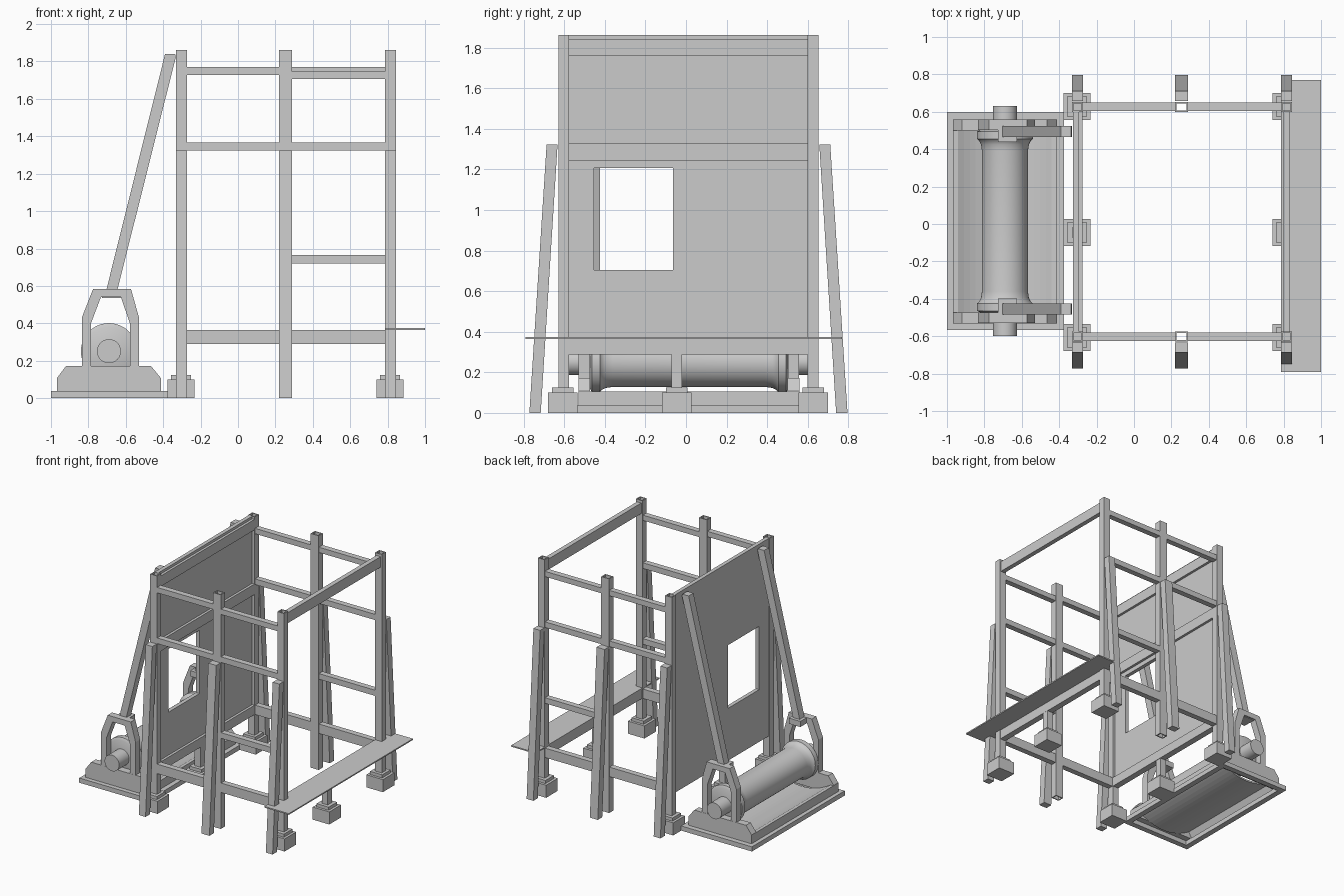
import bpy, bmesh
from math import pi, cos, sin

if "Cube" in bpy.data.objects:
    bpy.data.objects.remove(bpy.data.objects["Cube"])

CY = 0.012           # middle of the frame in y


def mesh_object(name, bm):
    bmesh.ops.recalc_face_normals(bm, faces=bm.faces)
    me = bpy.data.meshes.new(name)
    bm.to_mesh(me)
    bm.free()
    ob = bpy.data.objects.new(name, me)
    bpy.context.collection.objects.link(ob)
    return ob


def loft(name, a, b):
    """Solid between two matching outlines."""
    bm = bmesh.new()
    va = [bm.verts.new(p) for p in a]
    vb = [bm.verts.new(p) for p in b]
    bm.faces.new(va)
    bm.faces.new(vb)
    n = len(a)
    for i in range(n):
        j = (i + 1) % n
        bm.faces.new((va[i], va[j], vb[j], vb[i]))
    return mesh_object(name, bm)


def box(name, x0, x1, y0, y1, z0, z1):
    def q(z):
        return [(x0, y0, z), (x1, y0, z), (x1, y1, z), (x0, y1, z)]
    return loft(name, q(z0), q(z1))


def prism(name, pts, y0, y1):
    """Outline in x-z extruded along y."""
    return loft(name, [(x, y0, z) for x, z in pts], [(x, y1, z) for x, z in pts])


def tube(name, x0, x1, y0, y1, z0, z1, wall=0.008):
    """Open-ended square tube."""
    bm = bmesh.new()
    rings = []
    for z in (z0, z1):
        for w in (0, wall):
            rings.append([bm.verts.new(p) for p in (
                (x0 + w, y0 + w, z), (x1 - w, y0 + w, z), (x1 - w, y1 - w, z), (x0 + w, y1 - w, z))])
    for a, b in ((0, 1), (1, 3), (3, 2), (2, 0)):
        for i in range(4):
            j = (i + 1) % 4
            bm.faces.new((rings[a][i], rings[a][j], rings[b][j], rings[b][i]))
    return mesh_object(name, bm)


def lathe_y(name, profile, cx, cz, seg=48):
    """Turned solid around a y axis; profile is (y, radius)."""
    bm = bmesh.new()
    rings = [[bm.verts.new((cx + r * cos(2 * pi * i / seg), y, cz + r * sin(2 * pi * i / seg)))
              for i in range(seg)] for y, r in profile]
    for a, b in zip(rings, rings[1:]):
        for i in range(seg):
            j = (i + 1) % seg
            bm.faces.new((a[i], a[j], b[j], b[i]))
    bm.faces.new(rings[0])
    bm.faces.new(rings[-1])
    ob = mesh_object(name, bm)
    bpy.ops.object.select_all(action='DESELECT')
    ob.select_set(True)
    bpy.context.view_layer.objects.active = ob
    bpy.ops.object.shade_smooth_by_angle(angle=0.6)
    return ob


def ys(s, a, b):
    """Mirrored y range on side s, measured from the frame middle."""
    return sorted((CY + s * a, CY + s * b))


post_x = {"rear": (-0.332, -0.273), "middle": (0.219, 0.289), "front": (0.786, 0.845)}

for s, side in ((-1, "near"), (1, "far")):
    # posts and leaning side braces
    for key, (x0, x1) in post_x.items():
        tube(f"{side}_{key}_post", x0, x1, *ys(s, 0.588, 0.641), 0 if key == "middle" else 0.12, 1.862)

        def section(a, b, z):
            return [(x0, CY + s * a, z), (x1, CY + s * a, z), (x1, CY + s * b, z), (x0, CY + s * b, z)]
        loft(f"{side}_{key}_side_brace", section(0.728, 0.784, 0), section(0.645, 0.699, 1.323))

    # side rails in both bays
    ry = ys(s, 0.592, 0.638)
    top = 1.77 if s > 0 else 1.747
    for label, x0, x1, z0, z1 in (
            ("rear_top", -0.273, 0.219, 1.727, 1.77),
            ("front_top", 0.289, 0.786, top - 0.042, top),
            ("rear_middle", -0.273, 0.219, 1.323, 1.368),
            ("front_middle", 0.289, 0.786, 1.323, 1.368),
            ("front_low", 0.289, 0.786, 0.72, 0.765),
            ("rear_bottom", -0.273, 0.219, 0.289, 0.364),
            ("front_bottom", 0.289, 0.786, 0.289, 0.364)):
        box(f"{side}_{label}_rail", x0, x1, *ry, z0, z1)

# stepped footings with stub posts
for cx in (-0.305, 0.813):
    for cy in (-0.607, -0.045, 0.628):
        for nm, h, z0, z1 in (("footing", 0.073, 0, 0.1), ("footing_step", 0.053, 0.1, 0.125)):
            box(nm, cx - h, cx + h, cy - h, cy + h, z0, z1)
        if cy == -0.045:
            box("stub_post", cx - 0.026, cx + 0.026, cy - 0.026, cy + 0.026, 0.125, 0.29)

# cross beams and front ledge
IY = (CY - 0.588, CY + 0.588)
box("front_top_beam", 0.797, 0.834, *IY, 1.758, 1.842)
box("front_bottom_beam", 0.79, 0.84, *IY, 0.289, 0.364)
box("rear_bottom_beam", -0.295, -0.275, *IY, 0.289, 0.364)
box("front_ledge", 0.786, 1.0, -0.79, 0.77, 0.364, 0.374)

# rear wall made around the window opening, with inner battens
PX = (-0.326, -0.295)
wy0, wy1, wz0, wz1 = -0.454, -0.064, 0.705, 1.208
box("upper_wall_panel", *PX, *IY, 1.328, 1.862)
bm = bmesh.new()
outer = [(IY[0], 0.289), (IY[1], 0.289), (IY[1], 1.328), (IY[0], 1.328)]
inner = [(wy0, wz0), (wy1, wz0), (wy1, wz1), (wy0, wz1)]
rings = [[bm.verts.new((x, y, z)) for y, z in loop] for x in PX for loop in (outer, inner)]
for a, b in ((0, 1), (1, 3), (3, 2), (2, 0)):
    for i in range(4):
        j = (i + 1) % 4
        bm.faces.new((rings[a][i], rings[a][j], rings[b][j], rings[b][i]))
mesh_object("lower_wall_panel", bm)
for z0, z1 in ((1.244, 1.328), (1.758, 1.842)):
    box("wall_batten", -0.295, -0.275, *IY, z0, z1)

# drum base: open rim below a curved tray
tube("tray_rim", -1.0, -0.374, -0.567, 0.6, 0, 0.037, 0.045)
TX, TH = -0.69, 0.278
curve = [(TX + TH * 0.9 * t, 0.025 + 0.078 * t * t) for t in [i / 8 - 1 for i in range(17)]]
tray = [(TX - TH, 0.037), (TX - TH, 0.105)] + curve + [(TX + TH, 0.105), (TX + TH, 0.037)]
under = [(x, z - 0.014) for x, z in reversed(curve)]
prism("curved_tray", tray + under, -0.475, 0.503)

# drum with flanges, filleted barrel and shaft
DX, DZ = -0.69, 0.251
lathe_y("drum", [(-0.474, 0.13), (-0.464, 0.15), (-0.425, 0.15), (-0.415, 0.138), (-0.395, 0.128),
                 (-0.36, 0.123), (0.39, 0.123), (0.425, 0.128), (0.445, 0.138),
                 (0.455, 0.15), (0.494, 0.15), (0.504, 0.13)], DX, DZ)
lathe_y("drum_shaft", [(-0.6, 0.064), (0.63, 0.064)], DX, DZ)

# tray ends, yokes and diagonal struts
end = [(-0.968, 0.037), (-0.968, 0.107), (-0.92, 0.171), (-0.465, 0.171), (-0.412, 0.107), (-0.412, 0.037)]
yoke = [(-0.834, 0.171), (-0.834, 0.433), (-0.775, 0.583), (-0.572, 0.583), (-0.53, 0.433), (-0.53, 0.171),
        (-0.578, 0.171), (-0.578, 0.4), (-0.626, 0.54), (-0.733, 0.54), (-0.786, 0.4), (-0.786, 0.171)]
strut = [(-0.706, 0.57), (-0.647, 0.57), (-0.332, 1.825), (-0.336, 1.84), (-0.39, 1.84)]
for s, side in ((-1, "near"), (1, "far")):
    c = 0.014 + s * 0.516
    prism(f"{side}_tray_end", end, c - 0.029, c + 0.029)
    prism(f"{side}_yoke", yoke, c - 0.028, c + 0.028)
    k = 0.02 + s * 0.474
    box(f"{side}_strut_seat", -0.727, -0.625, k - 0.055, k + 0.055, 0.535, 0.58)
    prism(f"{side}_diagonal_strut", strut, k - 0.03, k + 0.03)
